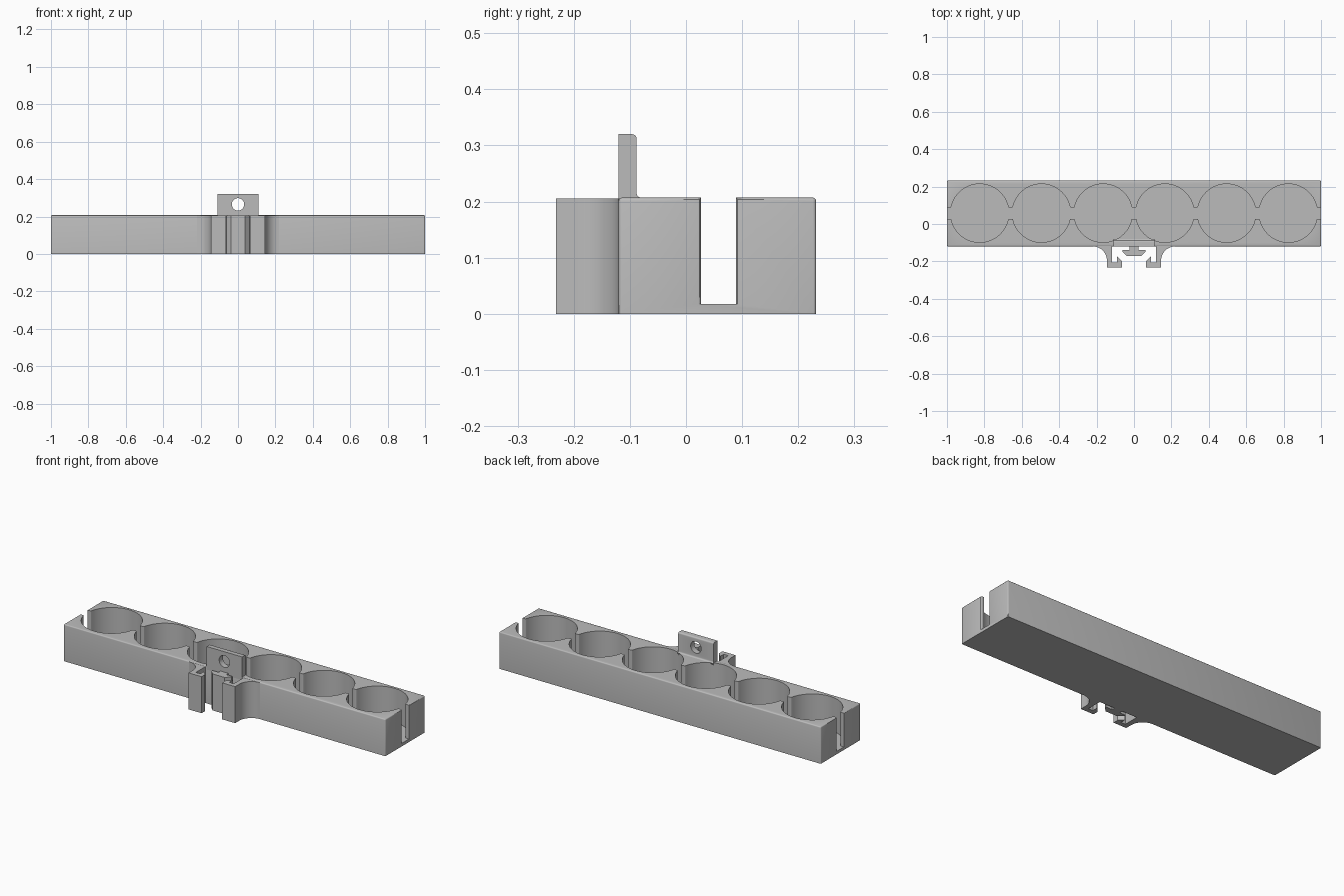
import bpy, bmesh
from math import sin, cos, pi, sqrt, atan2
from mathutils import Matrix

if "Cube" in bpy.data.objects:
    bpy.data.objects.remove(bpy.data.objects["Cube"], do_unlink=True)

GREY = (0.5, 0.5, 0.5, 1)
mat = bpy.data.materials.new("grey plastic")
mat.use_nodes = True
mat.diffuse_color = GREY
mat.node_tree.nodes["Principled BSDF"].inputs["Base Color"].default_value = GREY

X, Y0, Y1, TOP, FLOOR = 1.0, -0.12, 0.232, 0.207, 0.017
MID, R, HALF, PITCH = 0.058, 0.156, 0.031, 0.33


def arc(cx, cy, r, a0, a1, n):
    return [(cx + r * cos(a0 + (a1 - a0) * i / n),
             cy + r * sin(a0 + (a1 - a0) * i / n)) for i in range(n + 1)]


def make_object(name, bm):
    bmesh.ops.recalc_face_normals(bm, faces=bm.faces)
    mesh = bpy.data.meshes.new(name)
    bm.to_mesh(mesh)
    bm.free()
    mesh.materials.append(mat)
    ob = bpy.data.objects.new(name, mesh)
    bpy.context.collection.objects.link(ob)
    return ob


def prism(pts, lo, hi, place=lambda a, b, h: (a, b, h)):
    """Closed profile extruded from lo to hi."""
    bm = bmesh.new()
    face = bm.faces.new([bm.verts.new(place(a, b, lo)) for a, b in pts])
    new = bmesh.ops.extrude_face_region(bm, geom=[face])["geom"]
    step = [q - p for p, q in zip(place(0, 0, lo), place(0, 0, hi))]
    bmesh.ops.translate(bm, vec=step,
                        verts=[v for v in new if isinstance(v, bmesh.types.BMVert)])
    return bm


def activate(ob):
    bpy.ops.object.select_all(action="DESELECT")
    ob.select_set(True)
    bpy.context.view_layer.objects.active = ob


def cut(ob, cutter):
    cutter.hide_render = True
    mod = ob.modifiers.new("cut", "BOOLEAN")
    mod.operation, mod.solver, mod.object = "DIFFERENCE", "EXACT", cutter
    activate(ob)
    bpy.ops.object.modifier_apply(modifier=mod.name)
    bpy.data.objects.remove(cutter, do_unlink=True)


def smooth(ob):
    activate(ob)
    bpy.ops.object.shade_smooth_by_angle(angle=pi / 6)


# Tray block, rounded on all outer edges except the bottom
bm = prism([(-X, Y0), (X, Y0), (X, Y1), (-X, Y1)], 0, TOP)
edges = [e for e in bm.edges if max(v.co.z for v in e.verts) > 0.1]
bmesh.ops.bevel(bm, geom=edges, offset=0.006, segments=3, profile=0.5, affect="EDGES")
tray = make_object("tray", bm)

# Row of round pockets joined by a channel, with eased corners
ease = 0.004
dx = sqrt((R + ease) ** 2 - (HALF + ease) ** 2)
tilt = atan2(HALF + ease, dx)
flare = 0.006
edge = [(-X - 0.05, HALF + flare), (-X, HALF + flare)]
edge += arc(-X + flare, HALF + flare, flare, pi, pi * 1.5, 3)[1:]
for i in range(6):
    cx = (i - 2.5) * PITCH
    edge += arc(cx - dx, HALF + ease, ease, -pi / 2, -tilt, 3)
    edge += arc(cx, 0, R, pi - tilt, tilt, 40)[1:-1]
    edge += arc(cx + dx, HALF + ease, ease, pi + tilt, pi * 1.5, 3)
edge += arc(X - flare, HALF + flare, flare, -pi / 2, 0, 3)
edge += [(X + 0.05, HALF + flare)]
outline = [(x, MID + y) for x, y in edge] + [(x, MID - y) for x, y in reversed(edge)]
cut(tray, make_object("pocket_cutter", prism(outline, FLOOR, TOP + 0.1)))
smooth(tray)

# Hooked clip arms on the front
for side, s in (("left", 1), ("right", -1)):
    pts = [(0.118, -0.114), (0.22, -0.114)]
    pts += arc(0.22, -0.195, 0.075, pi / 2, pi, 12)
    pts += [(0.145, -0.232), (0.064, -0.232), (0.064, -0.2),
            (0.09, -0.174), (0.09, -0.206), (0.118, -0.206)]
    smooth(make_object(side + "_clip_arm", prism([(s * x, y) for x, y in pts], 0, 0.205)))

# Central T-shaped rail
half = [(0.024, -0.115), (0.024, -0.138), (0.062, -0.138), (0.062, -0.148), (0.037, -0.172)]
smooth(make_object("centre_rail", prism(half + [(-x, y) for x, y in reversed(half)], 0, 0.205)))

# Upright tab with a rounded top edge and a fillet at its foot
front, back, peak = -0.1205, -0.088, 0.32
side_profile = [(front, 0.19), (front, peak)]
side_profile += arc(back - 0.008, peak - 0.008, 0.008, pi / 2, 0, 5)
side_profile += arc(back + 0.008, TOP + 0.008, 0.008, pi, pi * 1.5, 5)
side_profile += [(back, 0.19)]
tab = make_object("mounting_tab", prism(side_profile, -0.11, 0.11, lambda y, z, x: (x, y, z)))

# Screw hole through the tab
bm = bmesh.new()
bmesh.ops.create_cone(bm, cap_ends=True, segments=40, radius1=0.033, radius2=0.033, depth=0.2,
                      matrix=Matrix.Translation((0, -0.1, 0.265)) @ Matrix.Rotation(pi / 2, 4, "X"))
cut(tab, make_object("hole_cutter", bm))
smooth(tab)
